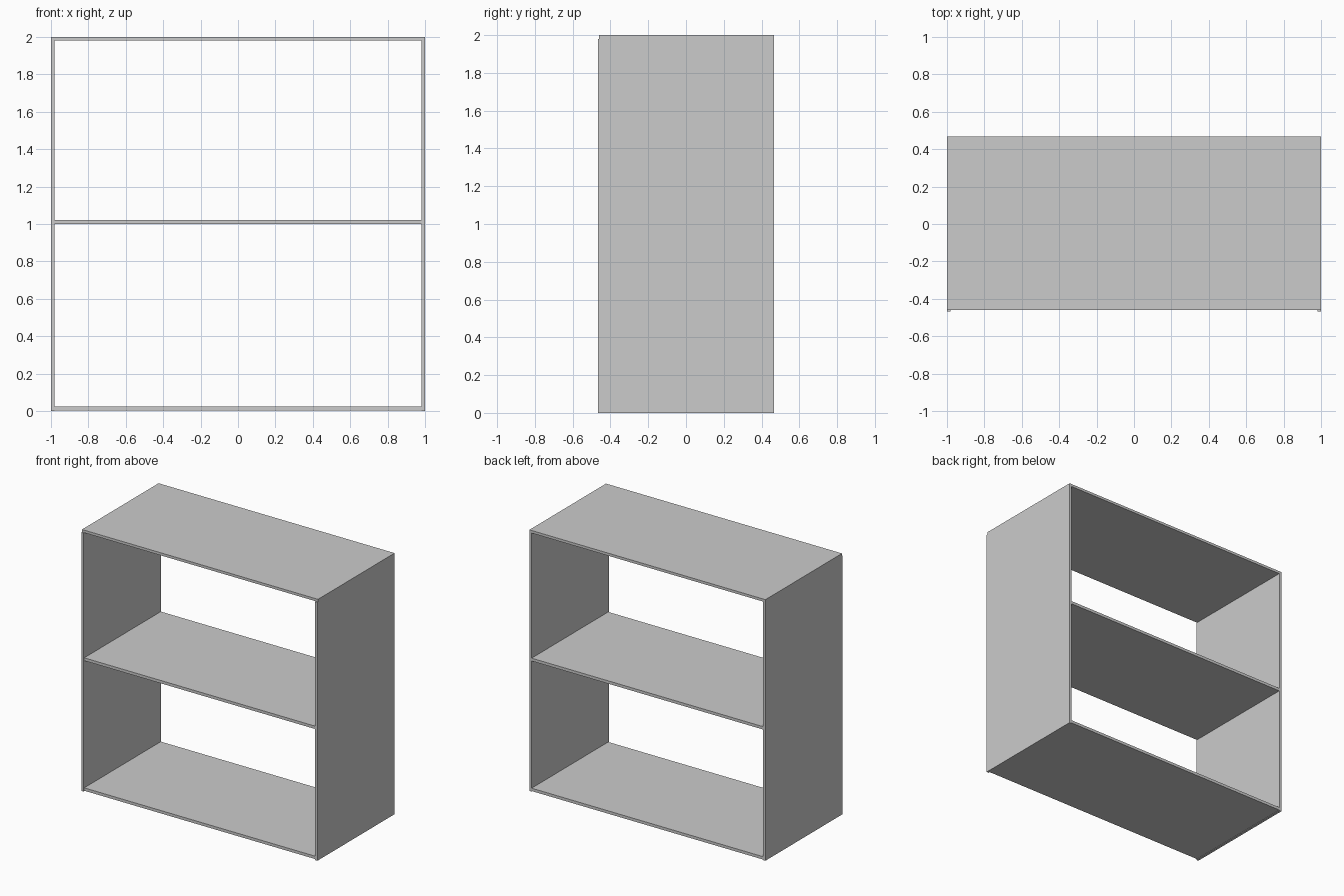
import bpy

if "Cube" in bpy.data.objects:
    bpy.data.objects.remove(bpy.data.objects["Cube"])


def panel(name, x, y, z):
    """Box panel from (min, max) ranges on each axis."""
    bpy.ops.mesh.primitive_cube_add(
        size=1, location=[(a + b) / 2 for a, b in (x, y, z)])
    obj = bpy.context.object
    obj.name = name
    obj.scale = [b - a for a, b in (x, y, z)]
    bpy.ops.object.transform_apply(location=False, rotation=False, scale=True)
    return obj


T = 0.019           # side board thickness
BACK = 0.467
FRONT = -0.467
RECESS = -0.46      # front edge of the horizontal boards

# Upright sides
panel("left_side", (-1, -1 + T), (FRONT, BACK), (0, 1.98))
panel("right_side", (1 - T, 1), (FRONT, BACK), (0, 1.98))

# Top board rests on the sides
panel("top_board", (-1, 1), (RECESS, BACK), (1.98, 2))

# Shelves between the sides
for name, z in (("bottom_shelf", 0.004), ("middle_shelf", 1.0)):
    panel(name, (-1 + T, 1 - T), (RECESS, BACK), (z, z + 0.022))
